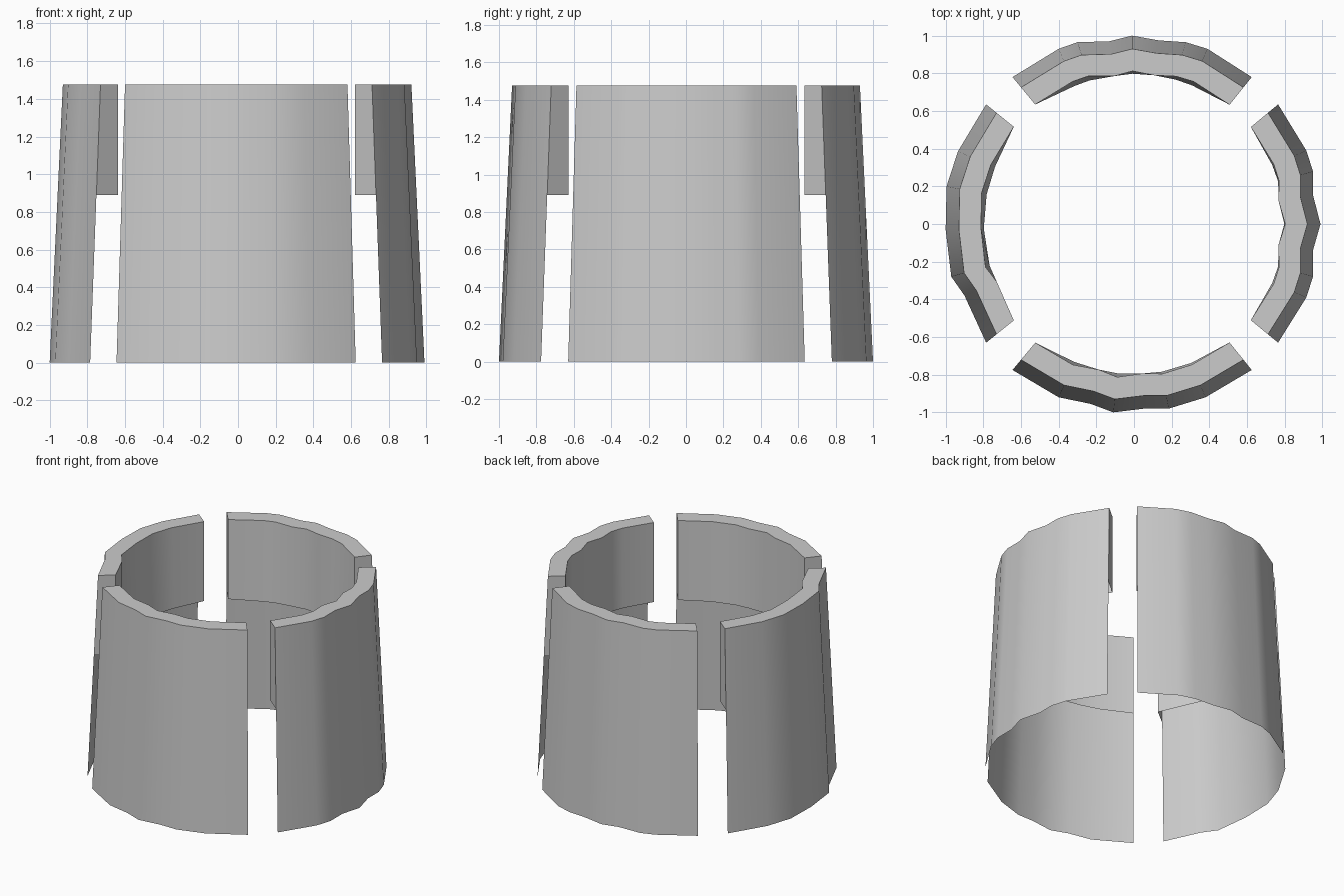
import bpy, bmesh, math
from mathutils import Vector

cube = bpy.data.objects.get("Cube")
if cube:
    bpy.data.objects.remove(cube)

HEIGHT, LIP, TAPER, THICK, BORE = 1.475, 0.89, 0.93, 0.118, 0.798

grey = bpy.data.materials.new("plain_grey")
grey.use_nodes = True
grey.diffuse_color = (0.6, 0.6, 0.6, 1)
grey.node_tree.nodes["Principled BSDF"].inputs["Base Color"].default_value = (0.6, 0.6, 0.6, 1)


def make_panel(name, footprint):
    """Tapered outer sheet with a thick inner lining along its upper part."""
    bm = bmesh.new()
    columns = []
    last = len(footprint) - 1
    for i, (x, y) in enumerate(footprint):
        foot = Vector((x, y, 0))
        out = foot.normalized()
        mid = foot * (1 + (TAPER - 1) * LIP / HEIGHT)
        rim = foot * TAPER
        inner = rim - out * THICK
        # the lining is a rounder bore at its lower edge, wavy at the rim
        low = inner if i in (0, last) else out * min(BORE, inner.length)
        points = [foot, mid + Vector((0, 0, LIP)), rim + Vector((0, 0, HEIGHT)),
                  inner + Vector((0, 0, HEIGHT)), low + Vector((0, 0, LIP))]
        columns.append([bm.verts.new(p) for p in points])
    # outer sheet, rim and lining
    for a, b in zip(columns, columns[1:]):
        for k in range(4):
            bm.faces.new((a[k], b[k], b[k + 1], a[k + 1]))
    # closed ends of the thick part
    bm.faces.new(columns[0][1:])
    bm.faces.new(columns[-1][:0:-1])
    mesh = bpy.data.meshes.new(name)
    bm.to_mesh(mesh)
    bm.free()
    mesh.materials.append(grey)
    panel = bpy.data.objects.new(name, mesh)
    bpy.context.collection.objects.link(panel)
    bpy.ops.object.select_all(action='DESELECT')
    panel.select_set(True)
    bpy.context.view_layer.objects.active = panel
    bpy.ops.object.shade_smooth_by_angle(angle=math.radians(35))


# Footprints run counter-clockwise seen from above
make_panel("front_panel", [(-.645, -.775), (-.4, -.92), (-.23, -.955), (-.11, -1), (.055, -.98),
                           (.185, -.98), (.38, -.92), (.625, -.775)])
make_panel("left_panel", [(.765, -.63), (.915, -.39), (.95, -.28), (.95, -.14), (.99, 0),
                          (.95, .155), (.95, .28), (.915, .39), (.765, .635)])
make_panel("back_panel", [(.625, .78), (.39, .93), (.275, .965), (.13, .975), (-.01, 1),
                          (-.13, .97), (-.3, .965), (-.4, .93), (-.645, .78)])
make_panel("right_panel", [(-.785, .635), (-.935, .385), (-.995, .2), (-1, -.03),
                           (-.97, -.28), (-.9, -.38), (-.785, -.63)])
